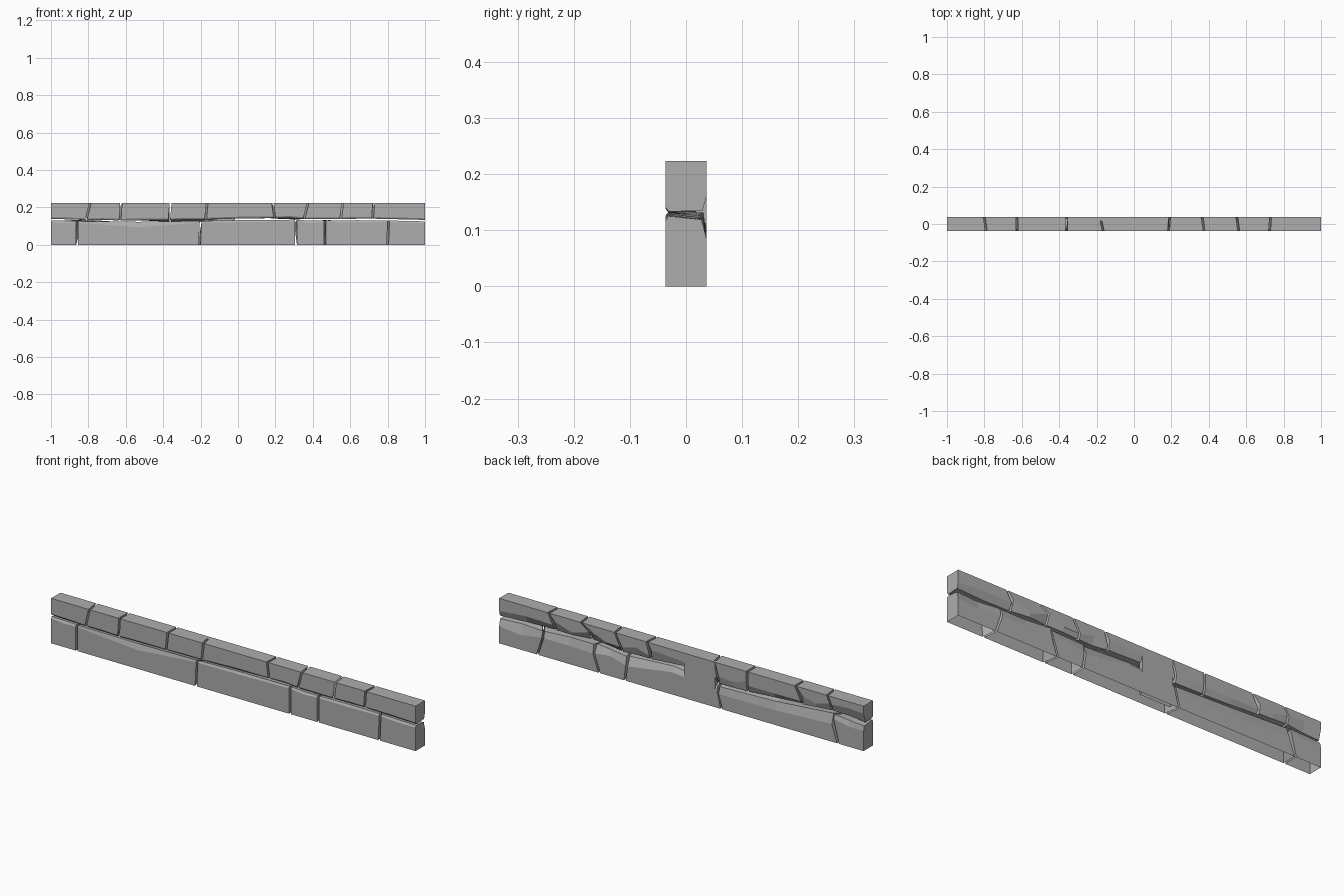
import bpy, bmesh, random

random.seed(4)
cube = bpy.data.objects.get("Cube")
if cube:
    bpy.data.objects.remove(cube)

stone_grey = bpy.data.materials.new("stone grey")
stone_grey.use_nodes = True
GREY = (0.42, 0.42, 0.42, 1)
stone_grey.diffuse_color = GREY
stone_grey.node_tree.nodes["Principled BSDF"].inputs["Base Color"].default_value = GREY

HALF = 0.0365      # half the wall thickness
TOP = 0.223
GAP = 0.005        # half the width of an upright joint

# Wavy bed joint between the courses, as (x, z)
BED_FRONT = [(-1, .135), (-.86, .13), (-.6, .126), (-.2, .131), (0, .136),
             (.27, .14), (.4, .132), (.7, .136), (1, .129)]
BED_BACK = [(-1, .13), (-.83, .143), (-.4, .115), (-.2, .112), (-.02, .145),
            (.3, .126), (.47, .14), (.76, .13), (1, .127)]

# Upright joints: x at front outer, front bed, back outer, back bed
LOWER = [(-1, -1, -1, -1), (-.86, -.86, -.86, -.83), (-.205, -.2, -.22, -.2),
         (.31, .31, .31, .3), (.465, .465, .45, .48), (.8, .805, .79, .76),
         (1, 1, 1, 1)]
UPPER = [(-1, -1, -1, -1), (-.79, -.81, -.8, -.82), (-.625, -.63, -.625, -.66),
         (-.36, -.368, -.36, -.36), (-.165, -.172, -.18, -.2),
         (.185, .195, .19, .17), (.375, .355, .365, .33), (.56, .55, .55, .5),
         (.725, .72, .73, .7), (1, 1, 1, 1)]


def bed(points, x):
    """Height of the bed joint at x."""
    for (x0, z0), (x1, z1) in zip(points, points[1:]):
        if x <= x1:
            return z0 + (z1 - z0) * (x - x0) / (x1 - x0)
    return points[-1][1]


def finish(bm, name):
    bmesh.ops.recalc_face_normals(bm, faces=bm.faces)
    mesh = bpy.data.meshes.new(name)
    bm.to_mesh(mesh)
    bm.free()
    mesh.materials.append(stone_grey)
    ob = bpy.data.objects.new(name, mesh)
    bpy.context.collection.objects.link(ob)


def stone(name, left, right, upper, front_chip):
    """Loft one chipped stone through three upright sections."""
    bm = bmesh.new()
    sign = 1 if upper else -1
    outer = TOP if upper else 0
    left = [x + (GAP if x > -1 else 0) for x in left]
    right = [x - (GAP if x < 1 else 0) for x in right]
    rings = []
    for t in (0, .5, 1):
        fo, fb, bo, bb = [a + (b - a) * t for a, b in zip(left, right)]
        zf = bed(BED_FRONT, fb) + sign * .004
        zb = bed(BED_BACK, bb) + sign * .008
        chip_f = front_chip if t == .5 else .008
        chip_b = random.uniform(.015, .05)
        deep = random.uniform(.004, .02)
        section = [(fo, -HALF, outer),
                   (fb, -HALF, zf + sign * chip_f),
                   (fb, -HALF + .006, zf),
                   (bb, HALF - deep, zb),
                   (bb, HALF, zb + sign * chip_b),
                   (bo, HALF, outer)]
        rings.append([bm.verts.new(p) for p in section])
    n = len(rings[0])
    for a, b in zip(rings, rings[1:]):
        # The lower course is open underneath
        for i in range(n if upper else n - 1):
            j = (i + 1) % n
            bm.faces.new((a[i], a[j], b[j], b[i]))
    bm.faces.new(rings[0])
    bm.faces.new(rings[-1])
    finish(bm, name)


# Lower and upper courses
for i, (a, b) in enumerate(zip(LOWER, LOWER[1:])):
    stone(f"lower_stone_{i + 1}", a, b, False, .03 if i == 1 else .012)
for i, (a, b) in enumerate(zip(UPPER, UPPER[1:])):
    stone(f"upper_stone_{i + 1}", a, b, True, .01)

# Upright slab bridging both courses at the back
bm = bmesh.new()
bmesh.ops.create_cube(bm, size=1)
for v in bm.verts:
    v.co.x = -.1 + v.co.x * .17
    v.co.y = HALF + .0003 - (.02 if v.co.y < 0 else 0)
    v.co.z = TOP - .001 if v.co.z > 0 else 0
under = [f for f in bm.faces if all(v.co.z == 0 for v in f.verts)]
bmesh.ops.delete(bm, geom=under, context='FACES_ONLY')
finish(bm, "back_slab")
